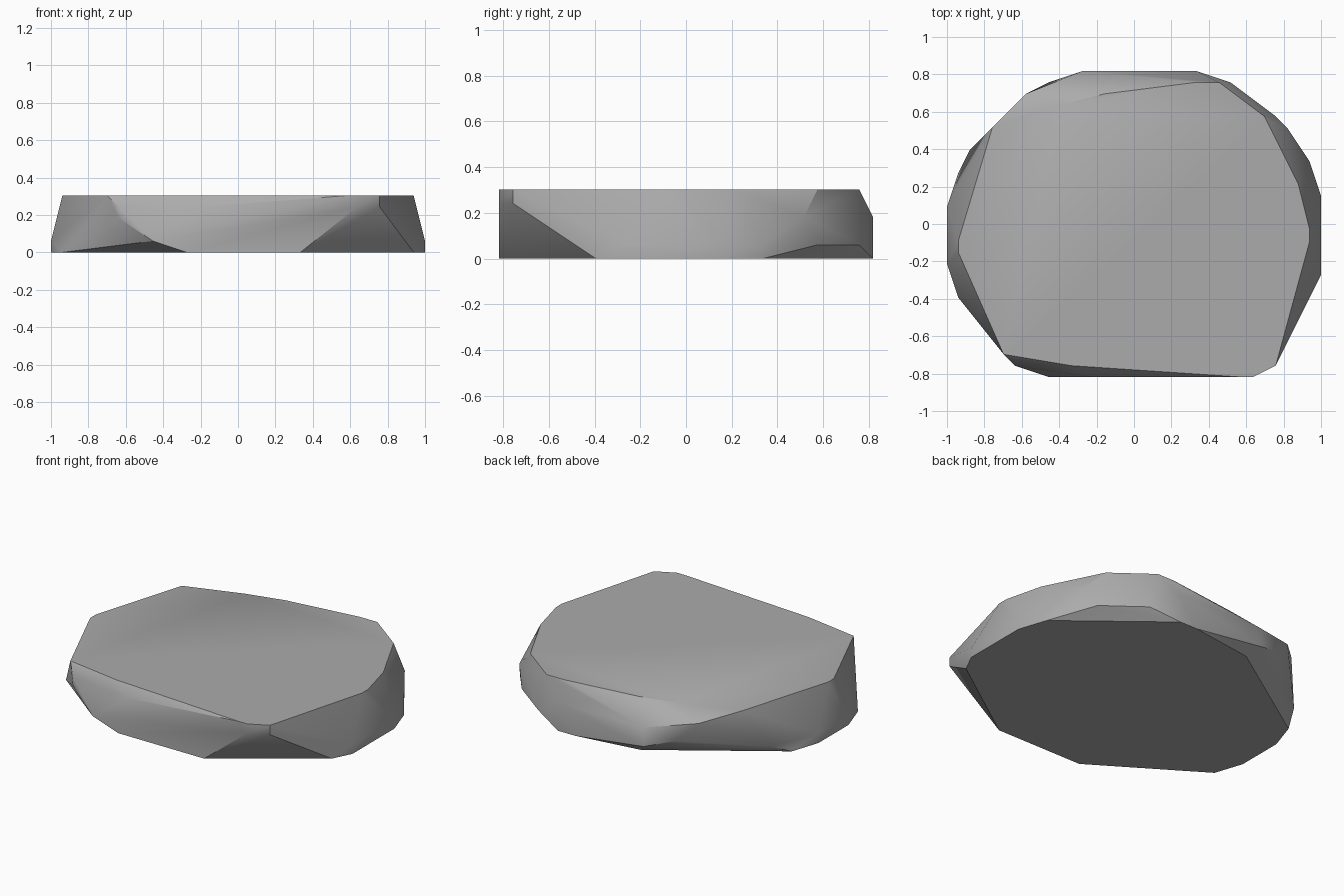
import bpy
import bmesh
import math
from mathutils import Vector

default_cube = bpy.data.objects.get("Cube")
if default_cube:
    bpy.data.objects.remove(default_cube, do_unlink=True)

# The stone is chipped on a regular grid: corner positions are in grid steps
WIDTH_STEPS = 33
DEPTH_STEPS = 27
STEP = 2 / WIDTH_STEPS

# Outline corners of each level, from the ground up
foot = [(33, 9), (33, 16), (32, 19), (22, 27), (20, 27), (13, 26), (1, 18),
        (0, 15), (0, 10), (1, 7), (12, 0), (22, 0), (32, 7)]
lower_edge = [(9, 0), (33, 9), (33, 16), (32, 19), (29, 23), (25, 26),
              (12, 27), (2, 20), (0, 15), (0, 10)]
belly = [(9, 26)]
shoulder = [(30, 22), (22, 27), (12, 27), (6, 1)]
upper_edge = [(6, 1), (13, 0), (27, 0), (29, 1), (7, 25)]
top = [(1, 12), (1, 11), (5, 2), (11, 1), (26, 0), (27, 0), (29, 1), (32, 12),
       (32, 13), (31, 17), (28, 23), (24, 26), (22, 26), (14, 25), (10, 24), (4, 22)]
levels = [foot, lower_edge, belly, shoulder, upper_edge, top]


def make_material(name, color):
    material = bpy.data.materials.new(name)
    material.use_nodes = True
    material.diffuse_color = color
    for node in material.node_tree.nodes:
        if node.type == "BSDF_PRINCIPLED":
            node.inputs["Base Color"].default_value = color
    return material


def make_stone(name, levels, material):
    """Wrap a convex skin around the level outlines."""
    bm = bmesh.new()
    for height, outline in enumerate(levels):
        for column, row in outline:
            corner = Vector((column - WIDTH_STEPS / 2, row - DEPTH_STEPS / 2, height))
            bm.verts.new(corner * STEP)
    hull = bmesh.ops.convex_hull(bm, input=bm.verts[:])
    spare = {item for item in hull["geom_interior"] + hull["geom_unused"]
             if isinstance(item, bmesh.types.BMVert)}
    bmesh.ops.delete(bm, geom=list(spare), context="VERTS")
    # Merge coplanar triangles into clean facets
    bmesh.ops.dissolve_limit(bm, angle_limit=math.radians(1),
                             verts=bm.verts[:], edges=bm.edges[:])
    bmesh.ops.recalc_face_normals(bm, faces=bm.faces[:])
    mesh = bpy.data.meshes.new(name)
    bm.to_mesh(mesh)
    bm.free()
    mesh.materials.append(material)
    stone = bpy.data.objects.new(name, mesh)
    bpy.context.collection.objects.link(stone)
    return stone


# Flat stone slab with softly shaded facets
grey = make_material("stone_grey", (0.41, 0.41, 0.41, 1))
stone = make_stone("flat_stone", levels, grey)
bpy.ops.object.select_all(action="DESELECT")
stone.select_set(True)
bpy.context.view_layer.objects.active = stone
bpy.ops.object.shade_smooth_by_angle(angle=math.radians(30))
